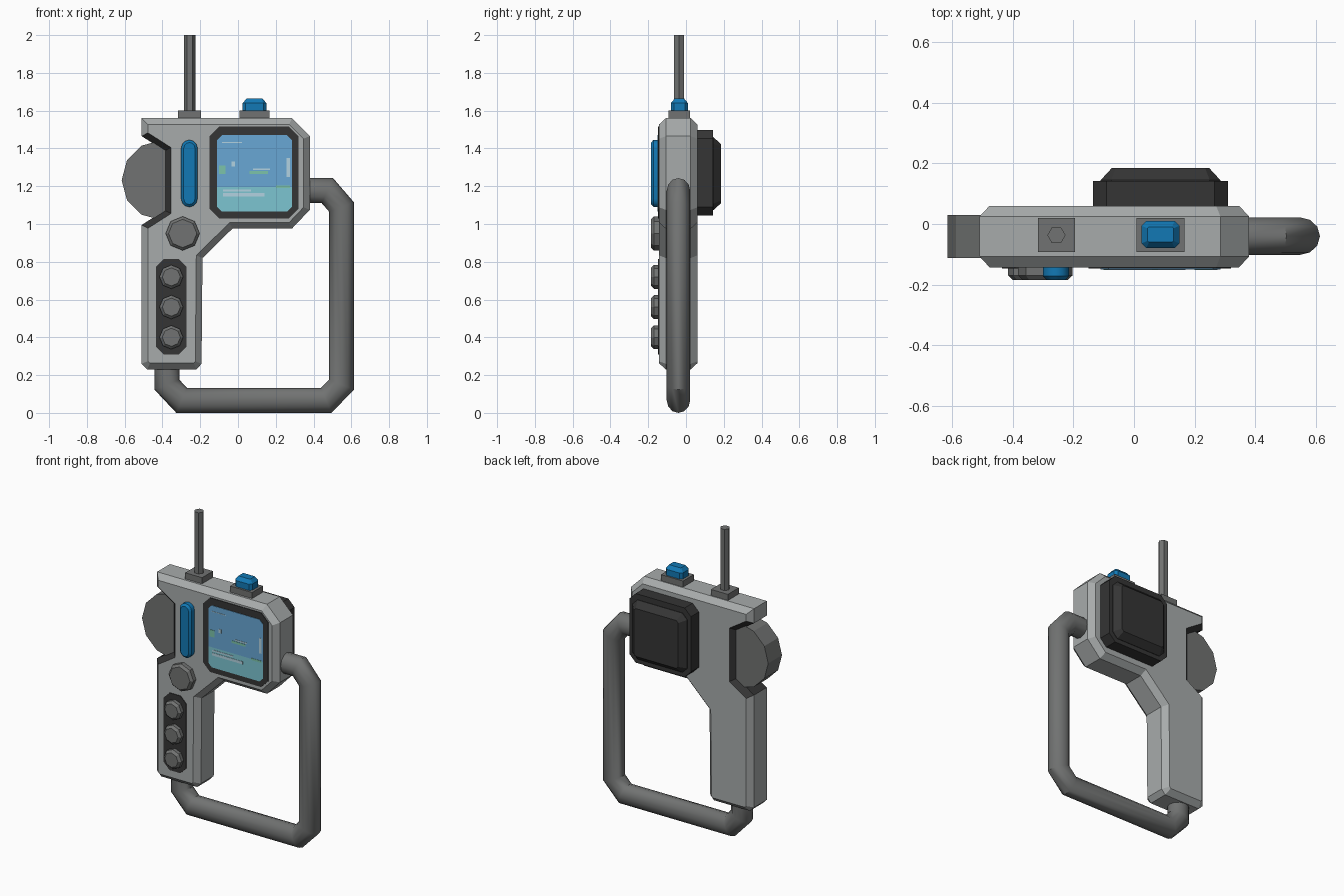
import bpy, bmesh, math
from mathutils import Vector

if "Cube" in bpy.data.objects:
    bpy.data.objects.remove(bpy.data.objects["Cube"])


def material(name, r, g, b):
    m = bpy.data.materials.new(name)
    m.diffuse_color = (r, g, b, 1)
    m.use_nodes = True
    m.node_tree.nodes["Principled BSDF"].inputs["Base Color"].default_value = m.diffuse_color
    return m


SHELL = material("light grey shell", 0.39, 0.41, 0.41)
GREY = material("mid grey", 0.165, 0.17, 0.168)
DARK = material("dark charcoal", 0.035, 0.035, 0.035)
BLUE = material("bright blue", 0.006, 0.19, 0.46)
SKY = material("screen blue", 0.14, 0.39, 0.66)
TEAL = material("screen teal", 0.2, 0.56, 0.64)
PALE = material("screen pale", 0.45, 0.65, 0.75)
GREEN = material("screen green", 0.2, 0.55, 0.4)


def loft(name, rings, mats, rule=None, smooth=None, split_z=None):
    """Skin a stack of equal-length point rings and cap both ends."""
    bm = bmesh.new()
    vs = [[bm.verts.new(p) for p in ring] for ring in rings]
    n = len(vs[0])
    for a, b in zip(vs, vs[1:]):
        for i in range(n):
            j = (i + 1) % n
            f = bm.faces.new((a[i], a[j], b[j], b[i]))
            if rule:
                f.material_index = rule(i)
    bm.faces.new(vs[0])
    bm.faces.new(vs[-1])
    if split_z is not None:
        bmesh.ops.bisect_plane(bm, geom=bm.verts[:] + bm.edges[:] + bm.faces[:],
                               plane_co=(0, 0, split_z), plane_no=(0, 0, 1))
        for f in bm.faces:
            f.material_index = int(f.calc_center_median().z < split_z)
    bmesh.ops.recalc_face_normals(bm, faces=bm.faces[:])
    me = bpy.data.meshes.new(name)
    bm.to_mesh(me)
    bm.free()
    for m in mats:
        me.materials.append(m)
    ob = bpy.data.objects.new(name, me)
    bpy.context.collection.objects.link(ob)
    if smooth:
        bpy.ops.object.select_all(action='DESELECT')
        ob.select_set(True)
        bpy.context.view_layer.objects.active = ob
        bpy.ops.object.shade_smooth_by_angle(angle=math.radians(smooth))
    return ob


def inset(pts, d):
    """Mitred inward offset of a counter-clockwise outline."""
    out = []
    for i, p in enumerate(pts):
        p = Vector(p)
        e1 = (p - Vector(pts[i - 1])).normalized()
        e2 = (Vector(pts[(i + 1) % len(pts)]) - p).normalized()
        n1, n2 = Vector((-e1.y, e1.x)), Vector((-e2.y, e2.x))
        out.append(tuple(p + (n1 + n2) * (d / (1 + n1.dot(n2)))))
    return out


def slab(name, pts, layers, *mats, axis='y', **kw):
    """Outline stacked at (depth, inset) layers along y or z."""
    rings = []
    for depth, d in layers:
        ring = inset(pts, d) if d else pts
        rings.append([(a, depth, b) if axis == 'y' else (a, b, depth) for a, b in ring])
    return loft(name, rings, mats, **kw)


def octa(x0, x1, z0, z1, c):
    return [(x0 + c, z0), (x1 - c, z0), (x1, z0 + c), (x1, z1 - c),
            (x1 - c, z1), (x0 + c, z1), (x0, z1 - c), (x0, z0 + c)]


def rect(x0, x1, z0, z1):
    return [(x0, z0), (x1, z0), (x1, z1), (x0, z1)]


def ngon(x, z, r, n):
    return [(x + r * math.cos(i * math.tau / n), z + r * math.sin(i * math.tau / n))
            for i in range(n)]


# Main shell with chamfered rims; the thumbwheel notch is dark
outline = [(-0.48, 0.23), (-0.22, 0.23), (-0.193, 0.26), (-0.188, 0.82), (-0.03, 0.975),
           (0.285, 0.975), (0.38, 1.075), (0.38, 1.465), (0.285, 1.56), (-0.51, 1.56),
           (-0.51, 1.465), (-0.388, 1.387), (-0.388, 1.073), (-0.51, 0.995), (-0.51, 0.26)]
slab("body_shell", outline, [(-0.143, 0.033), (-0.107, 0), (0.025, 0), (0.06, 0.033)],
     SHELL, DARK, rule=lambda i: int(i in (10, 11, 12)))

# Side wheel
slab("side_wheel", ngon(-0.405, 1.232, 0.211, 12), [(-0.112, 0), (0.03, 0)], GREY)

# Screen frame, screen and its painted picture
slab("screen_frame", octa(-0.15, 0.32, 1.03, 1.515, 0.05), [(-0.141, 0), (-0.147, 0)], DARK)
slab("screen", octa(-0.11, 0.285, 1.065, 1.47, 0.025), [(-0.144, 0), (-0.15, 0)],
     SKY, TEAL, split_z=1.197)
marks = [(-0.08, 0.07, 1.172, 1.182, PALE), (-0.08, 0.14, 1.145, 1.163, PALE),
         (0.06, 0.16, 1.265, 1.28, GREEN), (0.08, 0.17, 1.285, 1.293, PALE),
         (-0.1, -0.065, 1.265, 1.31, GREEN), (-0.085, 0.02, 1.43, 1.434, PALE),
         (-0.035, -0.015, 1.305, 1.33, PALE), (0.258, 0.275, 1.25, 1.35, PALE),
         (0.2, 0.275, 1.19, 1.203, GREEN)]
for i, (x0, x1, z0, z1, m) in enumerate(marks):
    slab(f"screen_mark_{i + 1}", rect(x0, x1, z0, z1), [(-0.149, 0), (-0.152, 0)], m)

# Rear housing with tapered smooth-edged cover
slab("rear_housing", octa(-0.135, 0.31, 1.045, 1.497, 0.045), [(0.05, 0), (0.142, 0)], DARK)
slab("rear_cover", octa(-0.11, 0.285, 1.073, 1.46, 0.035),
     [(0.13, 0), (0.145, 0), (0.185, 0.037)], DARK)

# Front buttons and keypad plate
slab("keypad_plate", octa(-0.435, -0.272, 0.31, 0.815, 0.042), [(-0.14, 0), (-0.147, 0)], DARK)
for i, (x, z, r) in enumerate([(-0.293, 0.95, 0.09), (-0.353, 0.72, 0.063),
                               (-0.353, 0.56, 0.063), (-0.353, 0.4, 0.063)]):
    slab(f"round_button_{i + 1}", ngon(x, z, r, 8),
         [(-0.13, 0), (-0.17, 0), (-0.185, 0.014)], GREY)

# Blue capsule bar
cap = [(-0.2575 + 0.043 * math.cos(math.pi * i / 6), 1.402 + 0.043 * math.sin(math.pi * i / 6))
       for i in range(7)]
cap += [(-0.515 - x, 2.535 - z) for x, z in cap]
slab("blue_bar", cap, [(-0.13, 0), (-0.172, 0), (-0.185, 0.013)], BLUE, smooth=35)

# Top fittings: antenna and push button
slab("antenna_base", rect(-0.317, -0.195, -0.093, 0.02), [(1.54, 0), (1.6, 0)], GREY, axis='z')
slab("antenna", ngon(-0.256, -0.037, 0.03, 6), [(1.58, 0), (2.0, 0)], GREY, axis='z')
slab("top_button_base", rect(0.008, 0.167, -0.093, 0.02), [(1.54, 0), (1.6, 0)], GREY, axis='z')
slab("top_button", octa(0.025, 0.15, -0.08, 0.01, 0.016),
     [(1.59, 0), (1.64, 0), (1.664, 0.02)], BLUE, axis='z')

# Tubular grip guard swept along a bent path with mitred joints
path = [Vector(p) for p in [(-0.377, 0.27), (-0.377, 0.15), (-0.298, 0.066), (0.467, 0.066),
                            (0.548, 0.15), (0.548, 1.09), (0.473, 1.177), (0.34, 1.177)]]
rings, R, N = [], 0.066, 12
for i, p in enumerate(path):
    e1 = (p - path[i - 1]).normalized() if i else None
    e2 = (path[i + 1] - p).normalized() if i < len(path) - 1 else e1
    e1 = e1 or e2
    n1, n2 = Vector((-e1.y, e1.x)), Vector((-e2.y, e2.x))
    m = (n1 + n2) / (1 + n1.dot(n2))
    rings.append([(p.x + m.x * R * math.cos(t), -0.04 + 0.062 * math.sin(t),
                   p.y + m.y * R * math.cos(t))
                  for t in (k * math.tau / N for k in range(N))])
loft("grip_guard", rings, [GREY], smooth=40)
